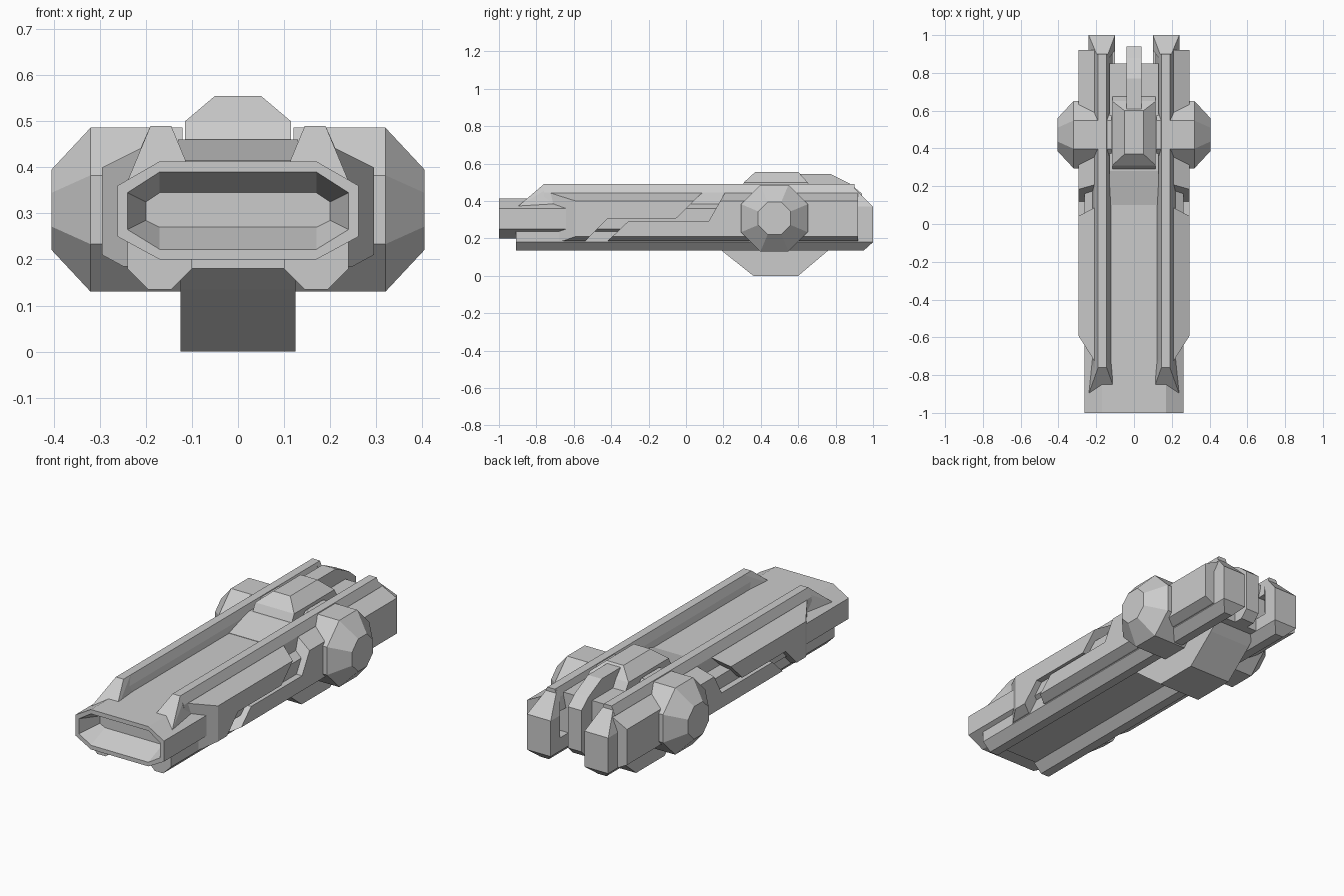
import bpy, bmesh
from mathutils import Vector

old = bpy.data.objects.get("Cube")
if old:
    bpy.data.objects.remove(old, do_unlink=True)

grey = bpy.data.materials.new("plain_grey")
grey.use_nodes = True
grey.diffuse_color = (0.6, 0.6, 0.6, 1)
grey.node_tree.nodes["Principled BSDF"].inputs["Base Color"].default_value = (0.6, 0.6, 0.6, 1)


def finish(name, bm, mirror=False):
    bmesh.ops.recalc_face_normals(bm, faces=bm.faces[:])
    mesh = bpy.data.meshes.new(name)
    bm.to_mesh(mesh)
    bm.free()
    mesh.materials.append(grey)
    ob = bpy.data.objects.new(name, mesh)
    bpy.context.collection.objects.link(ob)
    if mirror:
        ob.modifiers.new("Mirror", 'MIRROR').use_axis[0] = True
    return ob


def loft(rings):
    """Join matching rings of points and cap both ends."""
    bm = bmesh.new()
    rows = [[bm.verts.new(p) for p in ring] for ring in rings]
    n = len(rows[0])
    for a, b in zip(rows, rows[1:]):
        for i in range(n):
            j = (i + 1) % n
            bm.faces.new((a[i], a[j], b[j], b[i]))
    bm.faces.new(rows[0])
    bm.faces.new(rows[-1])
    return bm


def along_y(profile, *ys):
    return loft([[(x, y, z) for x, z in profile] for y in ys])


def along_x(profile, *xs):
    return loft([[(x, y, z) for y, z in profile] for x in xs])


def hull(points):
    bm = bmesh.new()
    for p in points:
        bm.verts.new(p)
    out = bmesh.ops.convex_hull(bm, input=bm.verts[:])
    junk = {v for v in out["geom_interior"] + out["geom_unused"] if isinstance(v, bmesh.types.BMVert)}
    bmesh.ops.delete(bm, geom=list(junk), context='VERTS')
    bmesh.ops.dissolve_limit(bm, angle_limit=0.01, verts=bm.verts[:], edges=bm.edges[:])
    return bm


def rect(x0, x1, y0, y1, z):
    return [(x, y, z) for x in (x0, x1) for y in (y0, y1)]


def slice_off(bm, point, normal):
    bmesh.ops.bisect_plane(bm, geom=bm.verts[:] + bm.edges[:] + bm.faces[:],
                           plane_co=Vector(point), plane_no=Vector(normal), clear_outer=True)
    bmesh.ops.holes_fill(bm, edges=[e for e in bm.edges if e.is_boundary], sides=0)


# Barrel: an eight-sided sleeve with a tapered bore in its front
def octagon(y, flat, wide, z0, z1, z2, z3):
    right = [(flat, y, z0), (wide, y, z1), (wide, y, z2), (flat, y, z3)]
    return right + [(-x, y, z) for x, y, z in reversed(right)]


outer = (0.17, 0.262, 0.2, 0.25, 0.36, 0.413)
finish("barrel", loft([
    octagon(0.85, *outer), octagon(-1, *outer),
    octagon(-1, 0.17, 0.24, 0.222, 0.265, 0.345, 0.39),
    octagon(-0.88, 0.17, 0.2, 0.27, 0.285, 0.325, 0.345)]))

# Floor between the lower rails
finish("floor_plate", along_y([(-0.12, 0.18), (0.12, 0.18), (0.12, 0.25), (-0.12, 0.25)], -0.9, 0.85))

# Lower rails
finish("lower_rails", along_y([(0.145, 0.135), (0.195, 0.135), (0.24, 0.18),
                               (0.24, 0.25), (0.1, 0.25), (0.1, 0.18)], -0.91, 0.95), True)

# Upper ridges, their flared front feet and the rear end blocks
finish("upper_ridges", along_y([(0.115, 0.38), (0.22, 0.38), (0.21, 0.445), (0.19, 0.49),
                                (0.145, 0.49), (0.13, 0.445)], -0.76, 0.9), True)
finish("ridge_feet", hull([(0.145, -0.76, 0.49), (0.19, -0.76, 0.49),
                           (0.145, -0.7, 0.49), (0.19, -0.7, 0.49),
                           (0.095, -0.9, 0.37), (0.24, -0.9, 0.37),
                           (0.12, -0.64, 0.38), (0.22, -0.7, 0.38)]), True)
finish("rear_blocks", hull(rect(0.1, 0.24, 0.92, 1, 0.18) + rect(0.1, 0.24, 0.92, 1, 0.37)
                           + rect(0.145, 0.19, 0.86, 0.88, 0.49)
                           + rect(0.145, 0.195, 0.92, 0.95, 0.135)), True)

# Side armour: two interlocking panels with bevelled long edges
front_shape = [(-0.74, 0.447), (0.09, 0.447), (-0.055, 0.305),
               (-0.42, 0.305), (-0.54, 0.185), (-0.68, 0.185)]
rear_shape = [(0.21, 0.447), (0.92, 0.447), (0.92, 0.185),
              (-0.42, 0.185), (-0.31, 0.29), (0.12, 0.29)]
for name, shape in (("front_side_panels", front_shape), ("rear_side_panels", rear_shape)):
    bm = along_x(shape, 0.16, 0.295)
    slice_off(bm, (0.295, 0, 0.4), (0.045, 0, 0.09))
    slice_off(bm, (0.295, 0, 0.21), (0.03, 0, -0.055))
    if shape is front_shape:
        slice_off(bm, (0.295, -0.59, 0.3), (0.15, -0.095, 0))
    finish(name, bm, True)

# Faceted side drums
unit = [(-1, -0.42), (-0.42, -1), (0.42, -1), (1, -0.42),
        (1, 0.42), (0.42, 1), (-0.42, 1), (-1, 0.42)]
finish("side_drums", loft([[(x, 0.473 + r * a, 0.308 + r * b) for a, b in unit]
                           for x, r in ((0.12, 0.178), (0.32, 0.178), (0.405, 0.087))]), True)

# Raised deck, hump and tail spine
finish("top_deck", along_x([(0.1, 0.4), (0.1, 0.415), (0.28, 0.46),
                            (0.85, 0.46), (0.85, 0.4)], -0.13, 0.13))
finish("hump", hull(rect(-0.115, 0.115, 0.285, 0.68, 0.45) + rect(-0.115, 0.115, 0.31, 0.65, 0.5)
                    + rect(-0.05, 0.05, 0.37, 0.6, 0.555)))
finish("tail_spine", along_x([(0.58, 0.4), (0.58, 0.545), (0.77, 0.545), (0.88, 0.49),
                              (0.94, 0.44), (0.94, 0.22), (0.9, 0.18), (0.8, 0.18)], -0.04, 0.04))

# Keel underneath
finish("keel", along_x([(0.13, 0.185), (0.19, 0.135), (0.36, 0), (0.6, 0),
                        (0.76, 0.135), (0.81, 0.185)], -0.125, 0.125))
